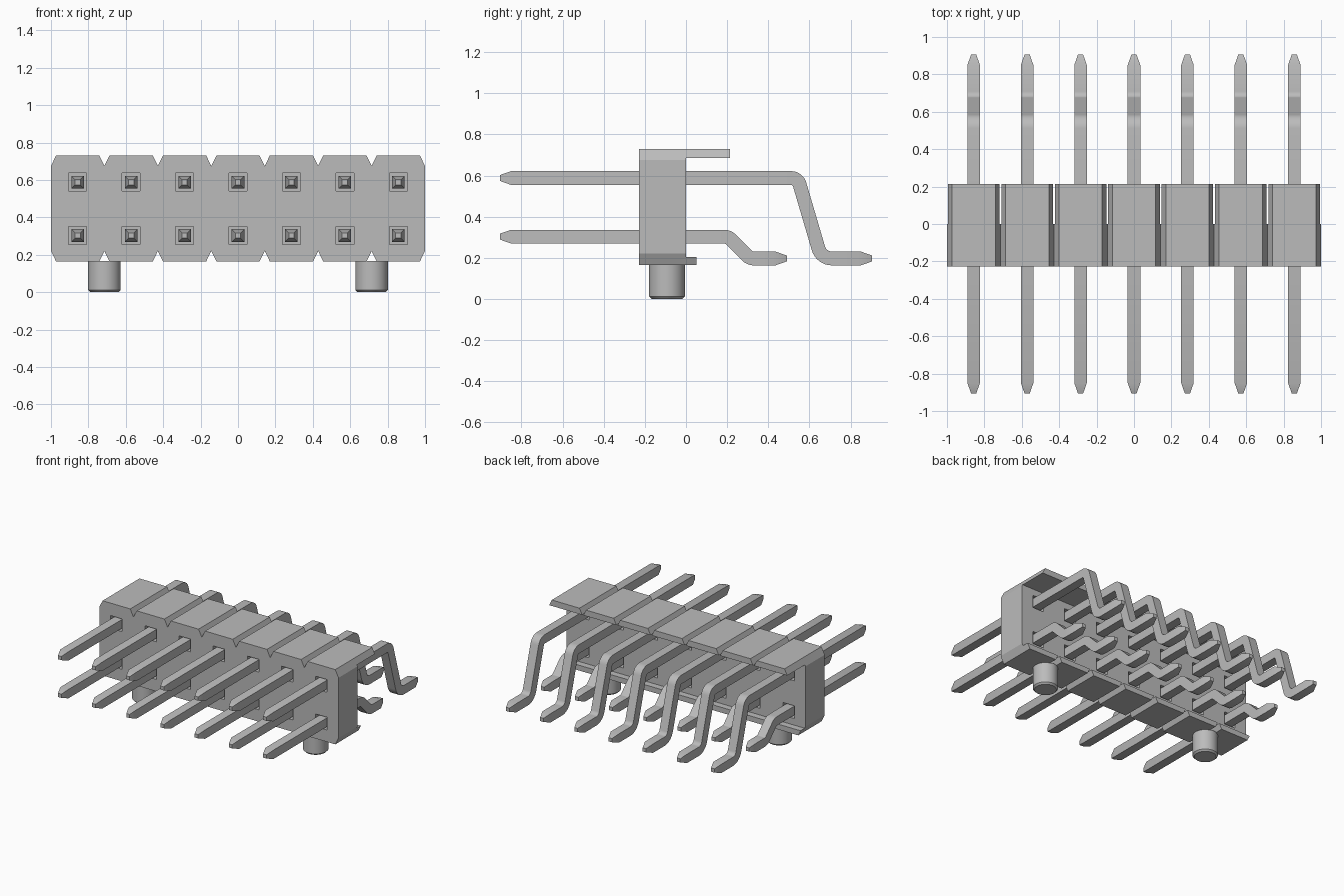
import bpy, bmesh, math
from mathutils import Vector

cube = bpy.data.objects.get("Cube")
if cube:
    bpy.data.objects.remove(cube, do_unlink=True)

PITCH, COUNT = 2 / 7, 7
FRONT, BACK = -0.228, 0.0
BOTTOM, TOP = 0.165, 0.73
NOTCH_W, NOTCH_H = 0.027, 0.055
PIN, HOLE, RECESS = 0.067, 0.096, 0.06
UPPER_Z, LOWER_Z, FOOT_Z = 0.588, 0.303, 0.197
columns = [(i - (COUNT - 1) / 2) * PITCH for i in range(COUNT)]

grey = bpy.data.materials.new("plain grey")
grey.use_nodes = True
GREY = (0.5, 0.5, 0.5, 1)
grey.diffuse_color = GREY
grey.node_tree.nodes["Principled BSDF"].inputs["Base Color"].default_value = GREY


def finish(name, bm):
    bmesh.ops.recalc_face_normals(bm, faces=bm.faces)
    mesh = bpy.data.meshes.new(name)
    bm.to_mesh(mesh)
    bm.free()
    mesh.materials.append(grey)
    obj = bpy.data.objects.new(name, mesh)
    bpy.context.collection.objects.link(obj)
    return obj


def select(obj):
    bpy.ops.object.select_all(action='DESELECT')
    obj.select_set(True)
    bpy.context.view_layer.objects.active = obj


def smooth(obj):
    select(obj)
    bpy.ops.object.shade_smooth_by_angle(angle=math.radians(30))


def add_prism(bm, outline, y0, y1):
    """Extrude an (x, z) outline along y."""
    face = bm.faces.new([bm.verts.new((x, y0, z)) for x, z in outline])
    new = bmesh.ops.extrude_face_region(bm, geom=[face])["geom"]
    verts = [v for v in new if isinstance(v, bmesh.types.BMVert)]
    bmesh.ops.translate(bm, verts=verts, vec=(0, y1 - y0, 0))


# Housing: front outline with V notches between the columns
half = PITCH / 2
steps = ((-half, NOTCH_H), (-half + NOTCH_W, 0), (half - NOTCH_W, 0))
upper = [(x + dx, TOP - dz) for x in columns for dx, dz in steps]
upper.append((1, TOP - NOTCH_H))
lower = [(x, BOTTOM + TOP - z) for x, z in upper]
bm = bmesh.new()
add_prism(bm, upper + lower[::-1], FRONT, BACK)
housing = finish("housing", bm)

# Square recesses around each pin, front and back
bm = bmesh.new()
h = HOLE / 2
for x in columns:
    for z in (UPPER_Z, LOWER_Z):
        square = [(x - h, z - h), (x + h, z - h), (x + h, z + h), (x - h, z + h)]
        add_prism(bm, square, FRONT - 0.1, FRONT + RECESS)
        add_prism(bm, square, BACK - RECESS, BACK + 0.1)
cutter = finish("recess_cutter", bm)
cutter.hide_render = True
cut = housing.modifiers.new("recesses", 'BOOLEAN')
cut.object = cutter
cut.solver = 'EXACT'
select(housing)
bpy.ops.object.modifier_apply(modifier=cut.name)
bpy.data.objects.remove(cutter, do_unlink=True)


# Ledges behind the housing, one tapered block per column
def ledge(name, outer, inner, depth):
    wide = half - NOTCH_W * (1 - abs(outer - inner) / NOTCH_H)
    narrow = half - NOTCH_W
    bm = bmesh.new()
    for x in columns:
        add_prism(bm, [(x - narrow, outer), (x + narrow, outer),
                       (x + wide, inner), (x - wide, inner)], BACK, depth)
    finish(name, bm)


ledge("top_ledge", TOP, 0.685, 0.213)
ledge("bottom_ledge", BOTTOM, 0.205, 0.05)


# Pins: square wire with rounded bends and tapered tips
def bend(before, corner, after, radius, segments=8):
    a, b = (corner - before).normalized(), (after - corner).normalized()
    angle = a.angle(b)
    start = corner - a * radius * math.tan(angle / 2)
    inward = (b - a * a.dot(b)).normalized()
    return [start + a * radius * math.sin(t) + inward * radius * (1 - math.cos(t))
            for t in (angle * i / segments for i in range(segments + 1))]


def pins(name, corners, radii, tip=0.055):
    pts = [Vector(c) for c in corners]
    path = [pts[0], pts[0] + Vector((tip, 0))]
    for i, r in enumerate(radii, 1):
        path += bend(pts[i - 1], pts[i], pts[i + 1], r)
    path += [pts[-1] - Vector((tip, 0)), pts[-1]]
    bm = bmesh.new()
    rings = []
    for i, p in enumerate(path):
        along = (path[min(i + 1, len(path) - 1)] - path[max(i - 1, 0)]).normalized()
        side = Vector((-along.y, along.x))
        w = PIN / 2 * (0.42 if i in (0, len(path) - 1) else 1)
        rings.append([bm.verts.new((sx * w, *(p + side * sz * w)))
                      for sx, sz in ((-1, -1), (1, -1), (1, 1), (-1, 1))])
    for r0, r1 in zip(rings, rings[1:]):
        for k in range(4):
            n = (k + 1) % 4
            bm.faces.new((r0[k], r0[n], r1[n], r1[k]))
    bm.faces.new(rings[0])
    bm.faces.new(rings[-1])
    first = finish(name + "_1", bm)
    smooth(first)
    first.location.x = columns[0]
    for i, x in enumerate(columns[1:], 2):
        copy = bpy.data.objects.new(f"{name}_{i}", first.data)
        copy.location.x = x
        bpy.context.collection.objects.link(copy)
        for m in first.modifiers:
            copy.modifiers.new(m.name, m.type)


pins("upper_pin", [(-0.905, UPPER_Z), (0.543, UPPER_Z), (0.658, FOOT_Z),
                   (0.905, FOOT_Z)], (0.043, 0.068))
pins("lower_pin", [(-0.905, LOWER_Z), (0.205, LOWER_Z), (0.31, FOOT_Z),
                   (0.49, FOOT_Z)], (0.05, 0.05))

# Round locating pegs with a chamfered lower rim
for side, x in (("right", -2.5 * PITCH), ("left", 2.5 * PITCH)):
    bm = bmesh.new()
    height = BOTTOM + 0.003
    bmesh.ops.create_cone(bm, cap_ends=True, segments=40, radius1=0.087,
                          radius2=0.087, depth=height)
    bmesh.ops.translate(bm, verts=bm.verts, vec=(x, -0.0925, height / 2))
    rim = [e for e in bm.edges if all(v.co.z < 0.01 for v in e.verts)]
    bmesh.ops.bevel(bm, geom=rim, offset=0.012, segments=1, affect='EDGES')
    smooth(finish(side + "_peg", bm))
